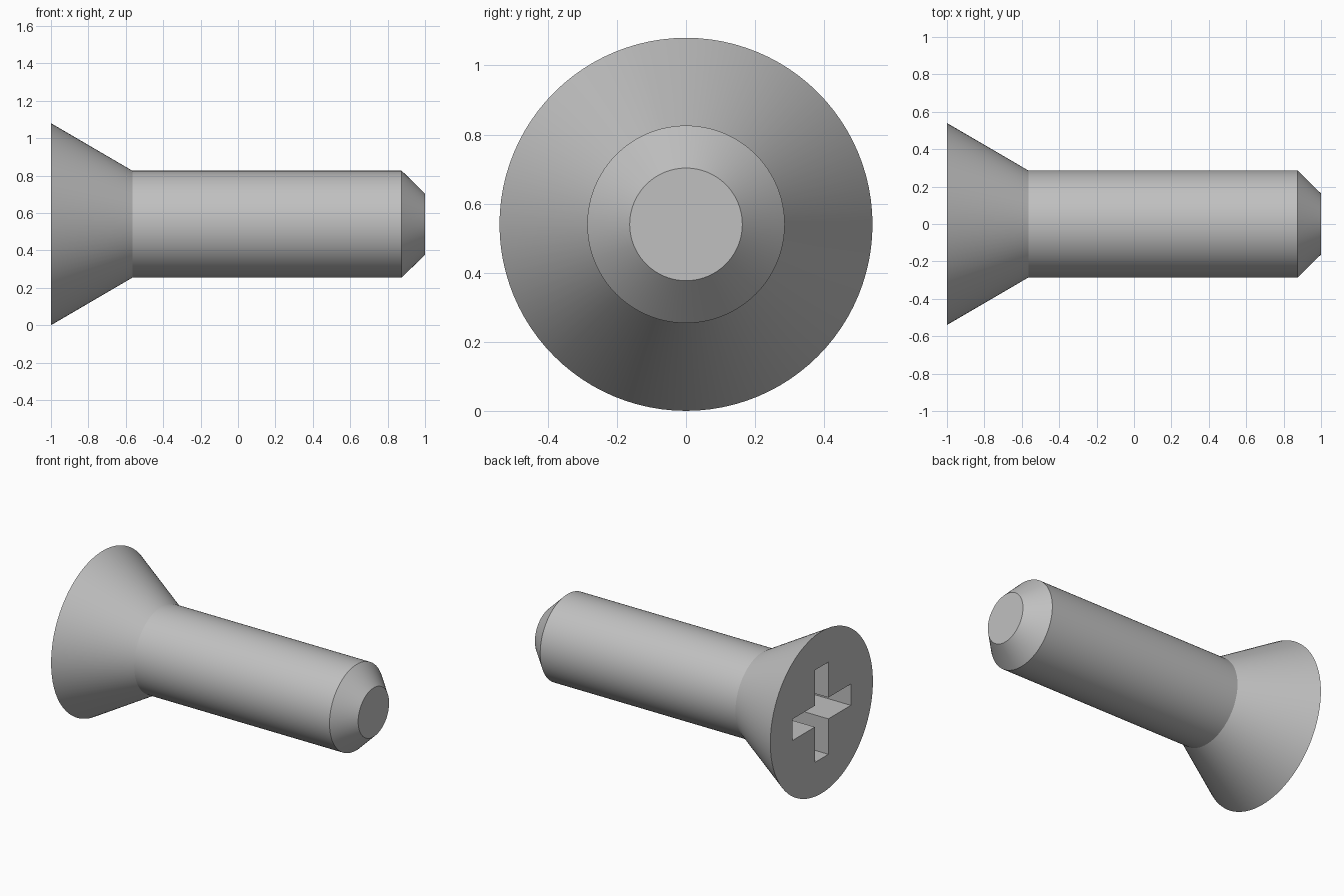
import bpy
import bmesh
import math
from mathutils import Vector, Matrix

cube = bpy.data.objects.get("Cube")
if cube:
    bpy.data.objects.remove(cube, do_unlink=True)

AXIS_Z = 0.54      # height of the screw axis
SEGMENTS = 96
ARM, HALF_WIDTH, DEPTH = 0.307, 0.071, 0.3   # cross recess


def make_object(name, bm, material):
    bmesh.ops.recalc_face_normals(bm, faces=bm.faces)
    mesh = bpy.data.meshes.new(name)
    bm.to_mesh(mesh)
    bm.free()
    mesh.materials.append(material)
    obj = bpy.data.objects.new(name, mesh)
    bpy.context.collection.objects.link(obj)
    return obj


# Plain grey metal
metal = bpy.data.materials.new("grey metal")
metal.use_nodes = True
grey = (0.53, 0.53, 0.53, 1.0)
metal.diffuse_color = grey
metal.node_tree.nodes["Principled BSDF"].inputs["Base Color"].default_value = grey

# Screw body: countersunk head, shank and chamfered tip turned about the x axis
profile = [(-1, 0.54), (-0.565, 0.286), (0.875, 0.286), (1, 0.163)]
bm = bmesh.new()
rings = []
for x, radius in profile:
    ring = bmesh.ops.create_circle(
        bm, segments=SEGMENTS, radius=radius,
        matrix=Matrix.Translation((x, 0, AXIS_Z)) @ Matrix.Rotation(math.pi / 2, 4, 'Y'))
    rings.append(ring["verts"])
for a, b in zip(rings, rings[1:]):
    for i in range(SEGMENTS):
        j = (i + 1) % SEGMENTS
        bm.faces.new((a[i], a[j], b[j], b[i]))
bm.faces.new(rings[0])
bm.faces.new(rings[-1])
screw = make_object("screw_body", bm, metal)

# Cross-shaped cutter, one arm corner repeated in four quarter turns
bm = bmesh.new()
corners = [(ARM, -HALF_WIDTH), (ARM, HALF_WIDTH), (HALF_WIDTH, HALF_WIDTH)]
outline = []
for quarter in range(4):
    turn = Matrix.Rotation(quarter * math.pi / 2, 2)
    for corner in corners:
        y, z = turn @ Vector(corner)
        outline.append(bm.verts.new((-1.1, y, AXIS_Z + z)))
face = bm.faces.new(outline)
extruded = bmesh.ops.extrude_face_region(bm, geom=[face])
bmesh.ops.translate(bm, vec=(DEPTH + 0.1, 0, 0),
                    verts=[v for v in extruded["geom"] if isinstance(v, bmesh.types.BMVert)])
# Close the front cap if the extrusion removed it
bmesh.ops.holes_fill(bm, edges=[e for e in bm.edges if e.is_boundary], sides=0)
cutter = make_object("recess_cutter", bm, metal)
cutter.hide_render = True

# Cut the recess into the head
cut = screw.modifiers.new("cross_recess", 'BOOLEAN')
cut.operation = 'DIFFERENCE'
cut.solver = 'EXACT'
cut.object = cutter
bpy.ops.object.select_all(action='DESELECT')
screw.select_set(True)
bpy.context.view_layer.objects.active = screw
bpy.ops.object.modifier_apply(modifier=cut.name)
bpy.data.objects.remove(cutter, do_unlink=True)

# Smooth round surfaces, crisp rims
bpy.ops.object.shade_smooth_by_angle(angle=math.radians(28))
